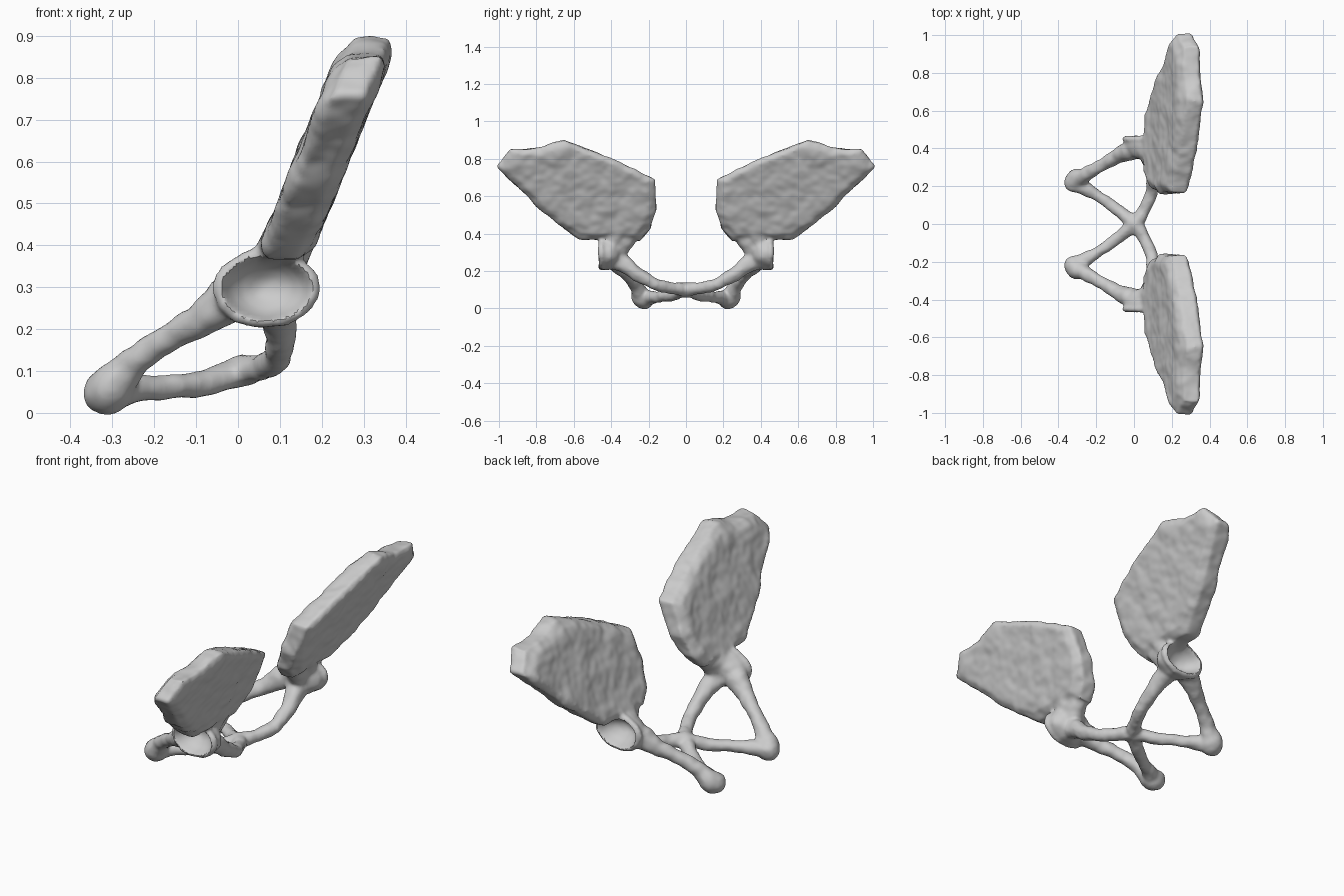
import bpy, bmesh, math
from mathutils import Vector, Matrix, noise

cube = bpy.data.objects.get("Cube")
if cube:
    bpy.data.objects.remove(cube, do_unlink=True)

bone = bpy.data.materials.new("pale grey bone")
bone.use_nodes = True
color = (0.6, 0.6, 0.6, 1)
bone.diffuse_color = color
bone.node_tree.nodes["Principled BSDF"].inputs["Base Color"].default_value = color


def ball(bm, center, radii):
    """Ellipsoid at a point."""
    m = Matrix.Translation(center) @ Matrix.Diagonal((*radii, 1))
    bmesh.ops.create_icosphere(bm, subdivisions=3, radius=1, matrix=m)


def bar(bm, points):
    """Round tapering bar through (x, y, z, radius) points."""
    pts = [Vector(p) for p in points]
    for p in pts:
        ball(bm, p.xyz, (p.w, p.w, p.w))
    for a, b in zip(pts, pts[1:]):
        d = b.xyz - a.xyz
        m = Matrix.Translation((a.xyz + b.xyz) / 2) @ d.to_track_quat("Z", "Y").to_matrix().to_4x4()
        bmesh.ops.create_cone(bm, cap_ends=True, segments=16, radius1=a.w, radius2=b.w,
                              depth=d.length, matrix=m)


def wing(bm, outline):
    """Leaning blade, thicker in the middle than at its rim."""
    pts = [Vector(p) for p in outline]
    mid = sum(pts, Vector((0, 0))) / len(pts)
    rings = []
    for dx, scale in ((-0.068, 0.88), (-0.042, 1), (0.037, 1), (0.06, 0.88)):
        ring = []
        for p in pts:
            q = mid + (p - mid) * scale
            ring.append(bm.verts.new((0.112 + 0.41 * (q.y - 0.38) + dx, q.x, q.y)))
        rings.append(ring)
    n = len(pts)
    for a, b in zip(rings, rings[1:]):
        for i in range(n):
            bm.faces.new((a[i], a[(i + 1) % n], b[(i + 1) % n], b[i]))
    bm.faces.new(rings[0][::-1])
    bm.faces.new(rings[-1])


bm = bmesh.new()
# Blade and the raised crest along its top edge
wing(bm, [(0.158, 0.53), (0.19, 0.43), (0.25, 0.36), (0.44, 0.37), (0.57, 0.367),
          (0.76, 0.507), (1.012, 0.757), (0.94, 0.85), (0.80, 0.855), (0.655, 0.90),
          (0.40, 0.805), (0.165, 0.69)])
bar(bm, [(0.24, 0.207, 0.66, 0.043), (0.287, 0.42, 0.767, 0.043), (0.322, 0.65, 0.857, 0.044),
         (0.31, 0.80, 0.82, 0.04), (0.30, 0.93, 0.805, 0.04)])
# Neck between blade and socket
bar(bm, [(0.125, 0.37, 0.42, 0.06), (0.09, 0.39, 0.34, 0.068), (0.07, 0.40, 0.29, 0.06)])
bar(bm, [(0.115, 0.30, 0.40, 0.05), (0.09, 0.37, 0.31, 0.058)])
# Socket body
ball(bm, (0.068, 0.42, 0.297), (0.12, 0.085, 0.09))
ball(bm, (0.068, 0.45, 0.297), (0.132, 0.035, 0.097))
# Front arm, knob, lower arm, rear arm
bar(bm, [(-0.02, 0.39, 0.27, 0.058), (-0.09, 0.36, 0.223, 0.04), (-0.19, 0.30, 0.162, 0.035),
         (-0.26, 0.26, 0.108, 0.038), (-0.30, 0.24, 0.062, 0.054), (-0.317, 0.22, 0.053, 0.055)])
bar(bm, [(-0.28, 0.20, 0.057, 0.04), (-0.20, 0.155, 0.058, 0.032), (-0.10, 0.08, 0.07, 0.031),
         (-0.01, 0.015, 0.093, 0.037)])
bar(bm, [(0.01, 0, 0.10, 0.04), (0.055, 0.08, 0.108, 0.033), (0.095, 0.17, 0.132, 0.032),
         (0.105, 0.26, 0.18, 0.037), (0.085, 0.36, 0.26, 0.055)])
# Other half across y = 0
copy = bmesh.ops.duplicate(bm, geom=bm.verts[:] + bm.edges[:] + bm.faces[:])["geom"]
bmesh.ops.scale(bm, vec=(1, -1, 1), verts=[g for g in copy if isinstance(g, bmesh.types.BMVert)])
bmesh.ops.recalc_face_normals(bm, faces=bm.faces)

solid = bpy.data.meshes.new("hip_frame_solid")
bm.to_mesh(solid)
bm.free()
frame = bpy.data.objects.new("hip_frame", solid)
bpy.context.collection.objects.link(frame)

# Fuse the parts into one soft skin
fuse = frame.modifiers.new("Fuse", "REMESH")
fuse.mode, fuse.voxel_size = "VOXEL", 0.01
soften = frame.modifiers.new("Soften", "SMOOTH")
soften.factor, soften.iterations = 0.5, 3
graph = bpy.context.evaluated_depsgraph_get()
mesh = bpy.data.meshes.new_from_object(frame.evaluated_get(graph))
frame.modifiers.clear()
frame.data = mesh
bpy.data.meshes.remove(solid)

# Flatten each socket rim, press in its bowl, then roughen the whole skin
normals = [v.normal.copy() for v in mesh.vertices]
for v, n in zip(mesh.vertices, normals):
    side = math.copysign(1, v.co.y)
    x, y, z = v.co.x, abs(v.co.y), v.co.z
    if 0.43 < y < 0.52 and z < 0.368 and n.y * side > 0.1:
        r = math.hypot((x - 0.068) / 0.106, (z - 0.297) / 0.076)
        y = min(y, 0.472)
        if r < 1:
            y = 0.472 - 0.09 * (1 - r * r) ** 0.7
    p = Vector((x, y, z))
    lump = 0.008 * noise.noise(p * 11) + 0.004 * noise.noise(p * 26)
    v.co = Vector((x, y * side, z)) + n * lump

# Round off the pressed rims
rounding = frame.modifiers.new("Rounding", "SMOOTH")
rounding.factor, rounding.iterations = 0.5, 3

mesh.materials.clear()
mesh.materials.append(bone)
bpy.context.view_layer.objects.active = frame
frame.select_set(True)
bpy.ops.object.shade_smooth_by_angle(angle=math.radians(50))
